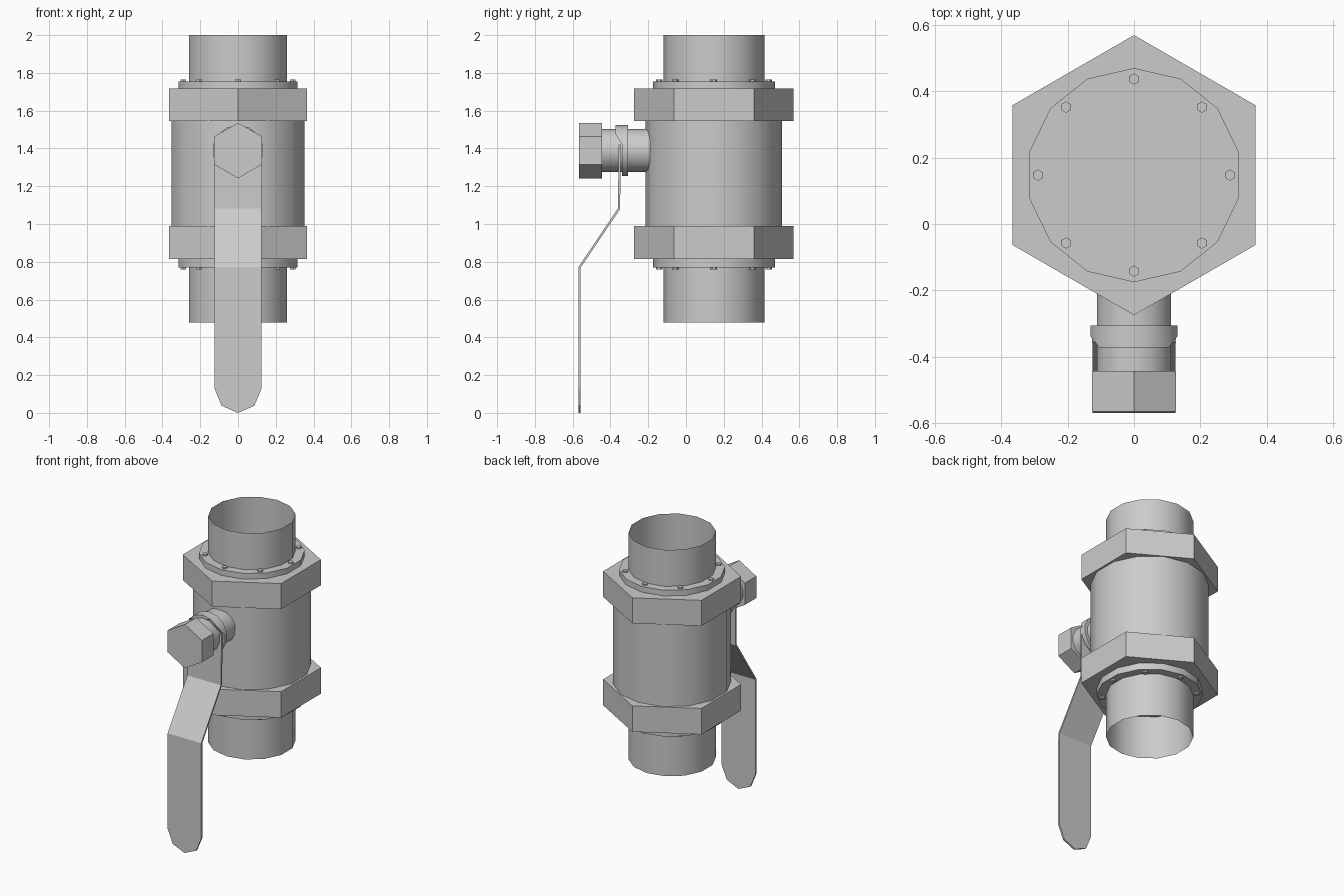
import bpy, bmesh
from math import pi, sin, cos, radians
from mathutils import Vector

if "Cube" in bpy.data.objects:
    bpy.data.objects.remove(bpy.data.objects["Cube"])

CY = 0.1475      # y of the pipe axis
STEM_Z = 1.389   # height of the stem axis


def finish(bm, name, smooth=False):
    bmesh.ops.recalc_face_normals(bm, faces=bm.faces[:])
    mesh = bpy.data.meshes.new(name)
    bm.to_mesh(mesh)
    bm.free()
    obj = bpy.data.objects.new(name, mesh)
    bpy.context.collection.objects.link(obj)
    if smooth:
        bpy.ops.object.select_all(action='DESELECT')
        obj.select_set(True)
        bpy.context.view_layer.objects.active = obj
        bpy.ops.object.shade_smooth_by_angle(angle=radians(30))
    return obj


def add_prism(bm, sides, radius, a, b, centre, axis='Z', caps=True):
    """Prism from a to b along an axis; first corner at +y (Z axis) or +z (Y axis)."""
    rings = []
    for t in (a, b):
        ring = []
        for i in range(sides):
            ang = 2 * pi * i / sides
            u, v = radius * sin(ang) + centre[0], radius * cos(ang) + centre[1]
            ring.append(bm.verts.new((u, v, t) if axis == 'Z' else (u, t, v)))
        rings.append(ring)
    lo, hi = rings
    for i in range(sides):
        j = (i + 1) % sides
        bm.faces.new((lo[i], lo[j], hi[j], hi[i]))
    if caps:
        bm.faces.new(lo)
        bm.faces.new(hi)


def prism(name, sides, radius, a, b, centre=(0, CY), axis='Z', caps=True):
    bm = bmesh.new()
    add_prism(bm, sides, radius, a, b, centre, axis, caps)
    return finish(bm, name, smooth=sides > 6)


# Valve body
prism("body", 14, 0.361, 0.95, 1.6)

# Pipe end, flange, nut and bolts at each end
ends = {
    "upper": dict(pipe=(1.715, 2.0), flange=(1.70, 1.755), nut=(1.545, 1.717), bolt=(1.75, 1.765)),
    "lower": dict(pipe=(0.478, 0.815), flange=(0.77, 0.83), nut=(0.815, 0.99), bolt=(0.76, 0.775)),
}
for end, z in ends.items():
    prism(end + "_pipe", 14, 0.267, *z["pipe"], caps=False)
    prism(end + "_flange", 14, 0.323, *z["flange"])
    prism(end + "_nut", 6, 0.4225, *z["nut"])
    bm = bmesh.new()
    for i in range(8):
        a = i * pi / 4
        add_prism(bm, 6, 0.017, *z["bolt"], (0.29 * sin(a), CY + 0.29 * cos(a)))
    finish(bm, end + "_bolts")

# Stem and its hexagonal cap nut
prism("stem", 14, 0.115, -0.46, -0.19, (0, STEM_Z), 'Y')
prism("stem_nut", 6, 0.147, -0.566, -0.444, (0, STEM_Z), 'Y')

# Handle collar: its upper front edge reaches further forward
bm = bmesh.new()
add_prism(bm, 14, 0.135, -0.338, -0.306, (0, STEM_Z), 'Y', caps=False)
bmesh.ops.holes_fill(bm, edges=bm.edges[:], sides=14)
for v in bm.verts:
    if v.co.y < -0.32 and v.co.z > STEM_Z + 0.06:
        v.co.y = -0.372
bmesh.ops.triangulate(bm, faces=[f for f in bm.faces if len(f.verts) > 4])
finish(bm, "handle_collar", smooth=True)

# Bent lever handle: stations of (half width, y, z)
stations = [(0.127, -0.350, 1.42), (0.125, -0.355, 1.08), (0.125, -0.564, 0.77),
            (0.125, -0.564, 0.13), (0.087, -0.564, 0.038)]
bm = bmesh.new()
rows = [[bm.verts.new((s * w, y, z)) for s in (-1, 1)] for w, y, z in stations]
for (a, b), (c, d) in zip(rows, rows[1:]):
    bm.faces.new((a, b, d, c))
tip = bm.verts.new((0, -0.564, 0.0))
bm.faces.new((rows[-1][0], rows[-1][1], tip))
handle = finish(bm, "handle")
mod = handle.modifiers.new("thickness", 'SOLIDIFY')
mod.thickness = 0.012
mod.offset = 0
